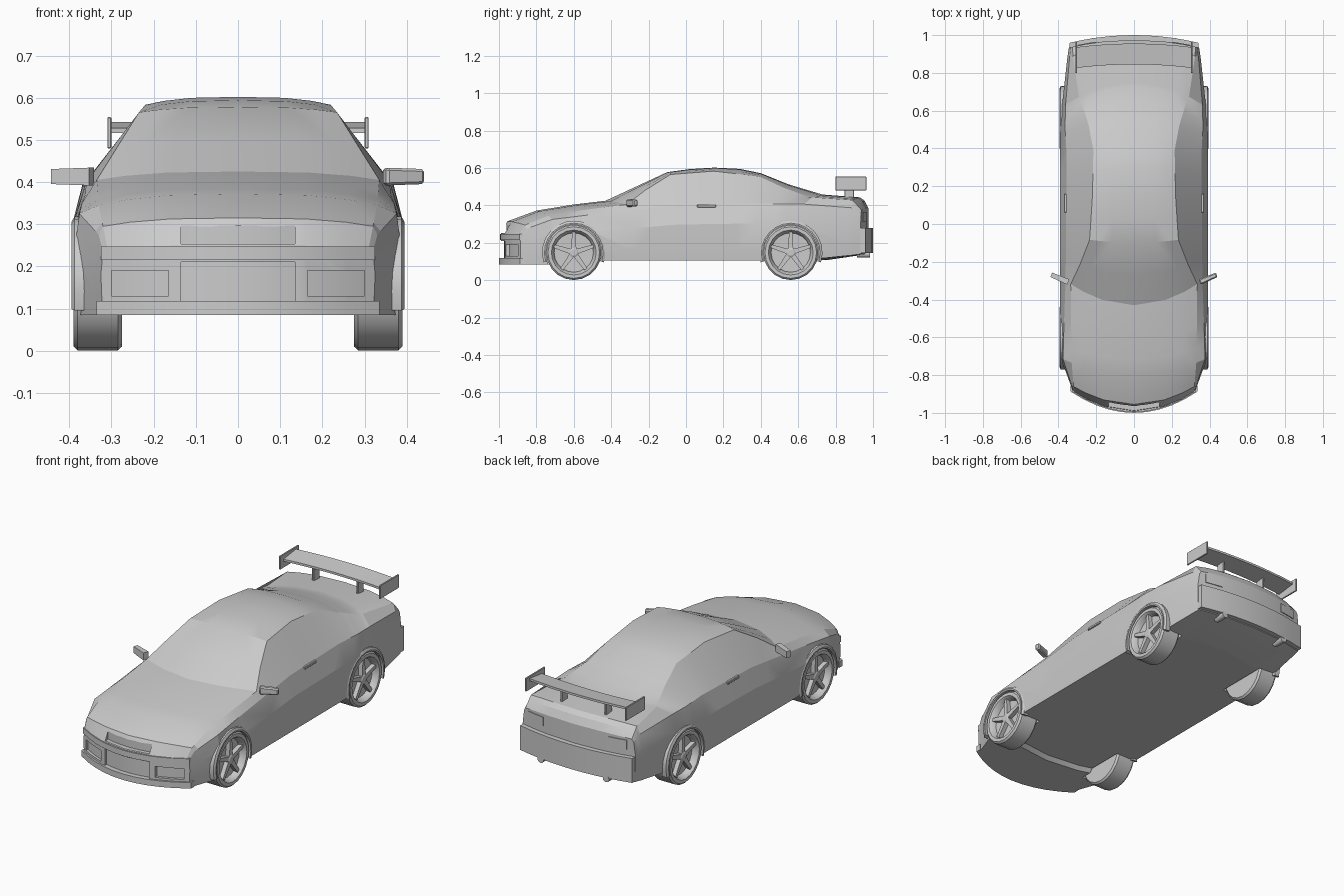
import bpy, bmesh, math
from mathutils import Matrix, Vector

cube = bpy.data.objects.get("Cube")
if cube:
    bpy.data.objects.remove(cube, do_unlink=True)

GREY = (0.6, 0.6, 0.6, 1)
paint = bpy.data.materials.new("light grey")
paint.use_nodes = True
paint.diffuse_color = GREY
paint.node_tree.nodes["Principled BSDF"].inputs["Base Color"].default_value = GREY


def finish(bm, name):
    bmesh.ops.recalc_face_normals(bm, faces=bm.faces[:])
    mesh = bpy.data.meshes.new(name)
    bm.to_mesh(mesh)
    bm.free()
    mesh.materials.append(paint)
    ob = bpy.data.objects.new(name, mesh)
    bpy.context.collection.objects.link(ob)
    return ob


def smooth(ob, degrees):
    bpy.ops.object.select_all(action='DESELECT')
    ob.select_set(True)
    bpy.context.view_layer.objects.active = ob
    bpy.ops.object.shade_smooth_by_angle(angle=math.radians(degrees))


def along(curve, s):
    # Linear interpolation through (position, value) points
    for (a, u), (b, v) in zip(curve, curve[1:]):
        if s <= b:
            return u + (v - u) * max(0, s - a) / (b - a)
    return curve[-1][1]


# Body guide curves, running nose to tail
WIDTH = [(-.99, .325), (-.93, .345), (-.8, .388), (-.6, .392), (.6, .392), (.75, .382), (.975, .345)]
FLOOR = [(-.99, .085), (-.72, .085), (-.7, .105), (.75, .107), (.975, .14)]
BELT_Z = [(-.99, .235), (-.955, .275), (-.8, .325), (-.43, .37), (-.1, .4), (.4, .41), (.9, .405), (.975, .36)]
BELT_INSET = [(-.99, .005), (-.8, .012), (-.43, .03), (.4, .035), (.975, .01)]
EDGE_X = [(-.99, .31), (-.955, .32), (-.8, .33), (-.43, .335), (-.1, .235), (.15, .22), (.4, .215),
          (.55, .24), (.73, .28), (.8, .32), (.975, .325)]
EDGE_Z = [(-.99, .243), (-.955, .295), (-.8, .345), (-.43, .405), (-.1, .565), (.15, .583), (.4, .555),
          (.55, .495), (.73, .445), (.93, .428), (.975, .375)]
TOP_Z = [(-.99, .25), (-.955, .315), (-.8, .372), (-.6, .405), (-.43, .425), (-.1, .578), (.02, .594),
         (.15, .602), (.29, .595), (.4, .572), (.55, .512), (.73, .458), (.93, .443), (.955, .425), (.975, .385)]
BOW = [(-.99, 1), (-.8, .6), (-.6, .6), (-.43, 1), (-.1, .3), (.1, 0), (.4, -.2), (.55, -.5),
       (.73, -1), (.85, -.4), (.975, -.35)]
COLUMNS = (0, .5, .8, 1)


def half_section(s):
    w, floor = along(WIDTH, s), along(FLOOR, s)
    belt, ex = along(BELT_Z, s), along(EDGE_X, s)
    ez, top = along(EDGE_Z, s), along(TOP_Z, s)
    pts = [(w * .985 * f, floor) for f in COLUMNS]
    pts += [(w * .995, floor + .05), (w, floor + (belt - floor) * .65), (w - along(BELT_INSET, s), belt)]
    pts += [(ex * f, ez + (top - ez) * (1 - f ** 3)) for f in reversed(COLUMNS)]
    return [(x, s + along(BOW, s) * x * x, z) for x, z in pts]


def build_body():
    bm = bmesh.new()
    stations = sorted({p[0] for p in TOP_Z + WIDTH + FLOOR} | {-.27, .64})
    for side in (1, -1):
        rows = [[bm.verts.new((x * side, y, z)) for x, y, z in half_section(s)] for s in stations]
        n = len(rows[0])
        for a, b in zip(rows, rows[1:]):
            for i in range(n - 1):
                bm.faces.new((a[i], a[i + 1], b[i + 1], b[i]))
        # Nose and tail caps in vertical strips
        for r in (rows[0], rows[-1]):
            for i in range(2):
                bm.faces.new((r[i], r[i + 1], r[n - 2 - i], r[n - 1 - i]))
            bm.faces.new(r[2:n - 2])
    bmesh.ops.remove_doubles(bm, verts=bm.verts[:], dist=.0001)
    bmesh.ops.recalc_face_normals(bm, faces=bm.faces[:])
    bmesh.ops.triangulate(bm, faces=[f for f in bm.faces if len(f.verts) > 4])
    return finish(bm, "body")


def band(name, x0, x1, z0, z1, s, bow, depth, lift=0):
    # Curved bar that follows the bowed plan of the nose or tail
    bm = bmesh.new()
    rings = []
    for i in range(11):
        x = x0 + (x1 - x0) * i / 10
        y = s + bow * x * x
        rings.append([bm.verts.new((x, yy, zz)) for yy, zz in
                      ((y, z0), (y + depth, z0 + lift), (y + depth, z1 + lift), (y, z1))])
    for a, b in zip(rings, rings[1:]):
        for i in range(4):
            j = (i + 1) % 4
            bm.faces.new((a[i], a[j], b[j], b[i]))
    bm.faces.new(rings[0])
    bm.faces.new(rings[-1])
    return finish(bm, name)


def revolve(name, profile, y, z, side, segments=20):
    # Solid of revolution about an axle along x; profile is (x, radius)
    bm = bmesh.new()
    rings = []
    for i in range(segments):
        a = math.tau * i / segments
        rings.append([bm.verts.new((x * side, y + r * math.cos(a), z + r * math.sin(a))) for x, r in profile])
    for i, a in enumerate(rings):
        b = rings[(i + 1) % segments]
        for j in range(len(profile) - 1):
            bm.faces.new((a[j], a[j + 1], b[j + 1], b[j]))
    bm.faces.new([r[0] for r in rings])
    bm.faces.new([r[-1] for r in rings])
    return finish(bm, name)


def box(name, centre, size, turn=0, taper=1):
    bm = bmesh.new()
    bmesh.ops.create_cube(bm, size=1)
    for v in bm.verts:
        k = taper if v.co.x > 0 else 1
        v.co = Vector((v.co.x * size[0], v.co.y * size[1] * k, v.co.z * size[2] * k))
    bmesh.ops.bevel(bm, geom=bm.edges[:], offset=min(size) * .2, segments=1, affect='EDGES')
    bm.transform(Matrix.Translation(centre) @ Matrix.Rotation(turn, 4, 'Z'))
    return finish(bm, name)


body = build_body()
AXLES = {"front": -.6, "rear": .56}
HUB_Z = .148

# Cut the wheel wells and the front openings
cutters = [band("intake_cutter", -.135, .135, .118, .21, -1.04, 1, .068),
           band("grille_cutter", -.135, .135, .253, .297, -1.04, 1, .08)]
for side in (1, -1):
    cutters.append(band("duct_cutter", side * .165, side * .3, .13, .19, -1.04, 1, .068))
    for y in AXLES.values():
        cutters.append(revolve("well_cutter", [(.265, .152), (.5, .152)], y, HUB_Z, side, 24))
bpy.context.view_layer.objects.active = body
for c in cutters:
    mod = body.modifiers.new("cut", 'BOOLEAN')
    mod.operation, mod.solver, mod.object = 'DIFFERENCE', 'EXACT', c
    bpy.ops.object.modifier_apply(modifier=mod.name)
    bpy.data.objects.remove(c, do_unlink=True)
smooth(body, 18)

# Nose and tail bars
smooth(band("front_lip", -.335, .335, .085, .118, -1, 1, .03), 30)
smooth(band("front_bumper_bar", -.325, .325, .215, .247, -.995, 1, .02), 30)
smooth(band("rear_bumper", -.342, .342, .145, .28, .96, -.35, .04), 30)

RIM = [(.275, .02), (.275, .138), (.285, .147), (.38, .147), (.39, .138), (.39, .12),
       (.382, .113), (.355, .105), (.352, .02)]


def arch(name, y, side):
    # Raised lip around the wheel opening
    bm = bmesh.new()
    rings = []
    for i in range(15):
        a = math.radians(-18 + 216 * i / 14)
        rings.append([bm.verts.new((side * x, y + r * math.cos(a), HUB_Z + r * math.sin(a)))
                      for x, r in ((.36, .149), (.394, .149), (.395, .157), (.388, .17), (.36, .17))])
    for a, b in zip(rings, rings[1:]):
        for i in range(5):
            j = (i + 1) % 5
            bm.faces.new((a[i], a[j], b[j], b[i]))
    bm.faces.new(rings[0])
    bm.faces.new(rings[-1])
    return finish(bm, name)


def spokes(name, y, side):
    # Five tapered spokes around the hub
    bm = bmesh.new()
    for i in range(5):
        made = bmesh.ops.create_cube(bm, size=1)["verts"]
        for v in made:
            wide = .018 if v.co.z > 0 else .028
            v.co = Vector((.366 + v.co.x * .024, v.co.y * wide, .063 + v.co.z * .094))
        turn = Matrix.Rotation(math.tau * i / 5, 4, 'X')
        bmesh.ops.transform(bm, matrix=turn, verts=made)
    bm.transform(Matrix.Translation((0, y, HUB_Z)) @ Matrix.Diagonal((side, 1, 1, 1)))
    return finish(bm, name)


for side, label in ((1, "left"), (-1, "right")):
    # Wheels
    for end, y in AXLES.items():
        tag = end + "_" + label
        smooth(revolve(tag + "_wheel", RIM, y, HUB_Z, side), 30)
        revolve(tag + "_hub", [(.35, .026), (.378, .026), (.382, .018)], y, HUB_Z, side, 10)
        spokes(tag + "_spokes", y, side)
        smooth(arch(tag + "_arch_lip", y, side), 30)
    # Door mirror and handle
    box(label + "_mirror", (side * .393, -.288, .413), (side * .098, .03, .042), side * .4, .85)
    box(label + "_door_handle", (side * .362, .11, .397), (.016, .1, .015))
    # Tail lamp and exhaust
    band(label + "_tail_lamp", side * .2, side * .3, .315, .365, .974, -.35, .005)
    pipe = bmesh.new()
    bmesh.ops.create_cone(pipe, cap_ends=True, segments=12, radius1=.019, radius2=.019, depth=.07)
    pipe.transform(Matrix.Translation((side * .2, .95, .14)) @ Matrix.Rotation(math.pi / 2, 4, 'X'))
    smooth(finish(pipe, label + "_exhaust"), 40)
    # Wing end plate and strut
    box(label + "_wing_end_plate", (side * .305, .882, .517), (.009, .165, .074))
    box(label + "_wing_strut", (side * .135, .872, .483), (.012, .05, .09))

# Wing blade
smooth(band("wing_blade", -.304, .304, .516, .528, .845, -.2, .11, .014), 30)
